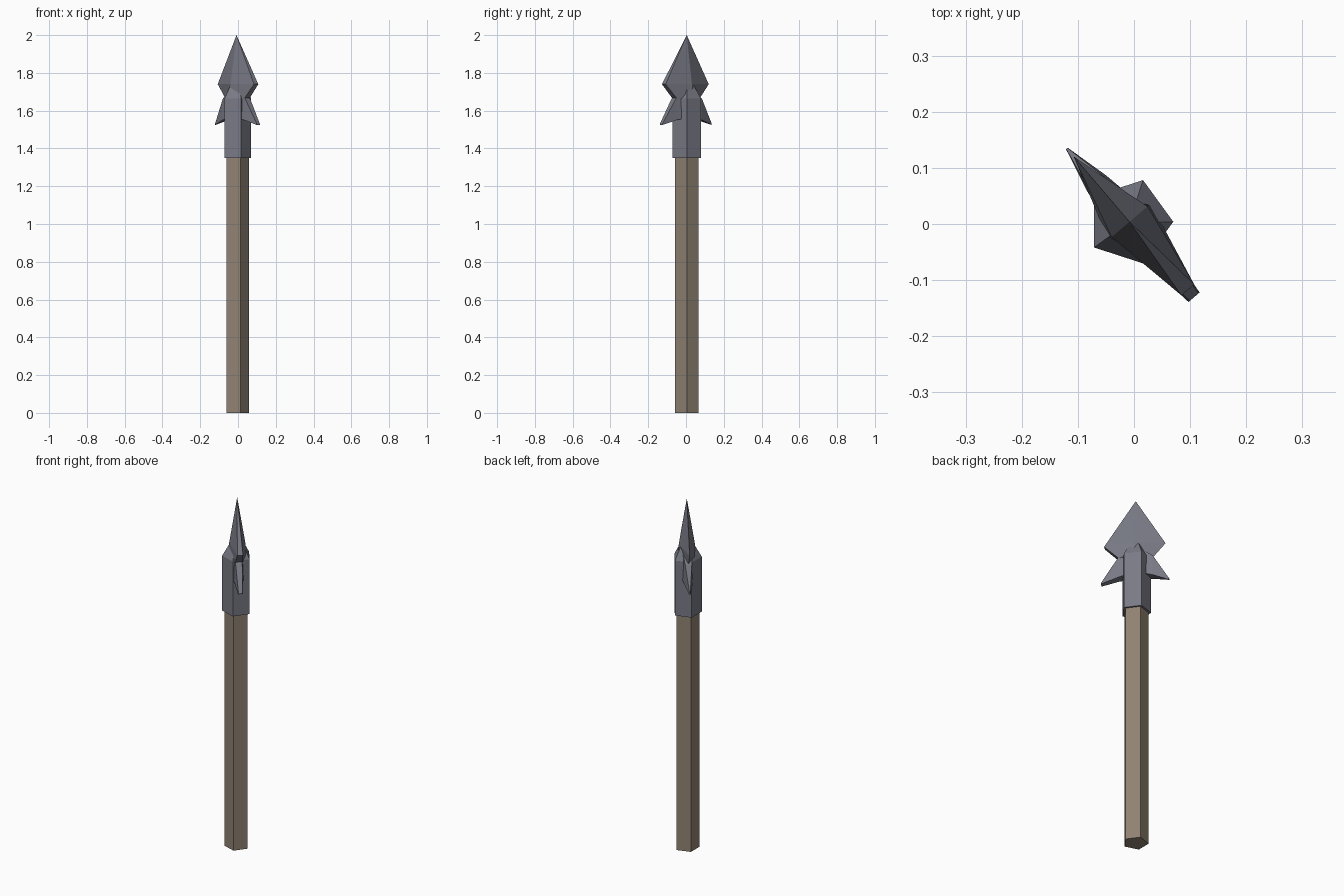
import bpy, bmesh, math
from mathutils import Vector

if "Cube" in bpy.data.objects:
    bpy.data.objects.remove(bpy.data.objects["Cube"])

CX, CY = -0.008, 0.004          # shaft axis
D = Vector((-0.65, 0.76, 0))    # direction across the blade
N = Vector((0.76, 0.65, 0))     # direction through the blade


def material(name, rgb):
    m = bpy.data.materials.new(name)
    m.diffuse_color = (*rgb, 1)
    m.use_nodes = True
    m.node_tree.nodes["Principled BSDF"].inputs["Base Color"].default_value = m.diffuse_color
    return m


wood = material("brown wood", (0.28, 0.225, 0.17))
metal = material("grey metal", (0.19, 0.195, 0.235))


def loft(name, rings, mat):
    """Skin equal-length rings of points and cap both ends."""
    bm = bmesh.new()
    loops = [[bm.verts.new(p) for p in r] for r in rings]
    n = len(loops[0])
    for a, b in zip(loops, loops[1:]):
        for i in range(n):
            j = (i + 1) % n
            bm.faces.new((a[i], a[j], b[j], b[i]))
    bm.faces.new(loops[0][::-1])
    bm.faces.new(loops[-1])
    bmesh.ops.remove_doubles(bm, verts=bm.verts, dist=0.0005)
    bmesh.ops.recalc_face_normals(bm, faces=bm.faces)
    me = bpy.data.meshes.new(name)
    bm.to_mesh(me)
    bm.free()
    me.materials.append(mat)
    ob = bpy.data.objects.new(name, me)
    bpy.context.collection.objects.link(ob)
    return ob


def pentagon(r, z):
    return [(CX + r * math.cos(i * math.tau / 5), CY + r * math.sin(i * math.tau / 5), z)
            for i in range(5)]


def local(u, v, z):
    return Vector((CX, CY, z)) + D * u + N * v


def blade_ring(left, right, thick, blunt, z):
    # sharp edge on one side, narrow blunt edge on the other
    return [local(left, 0, z), local(0, thick, z), local(-right, blunt, z),
            local(-right, -blunt, z), local(0, -thick, z)]


# five-sided shaft
loft("shaft", [pentagon(0.066, 0), pentagon(0.066, 1.36)], wood)

# socket with tapered shoulder
loft("socket", [pentagon(0.078, 1.35), pentagon(0.078, 1.665), pentagon(0.042, 1.73)], metal)

# blade
loft("blade", [blade_ring(0.09, 0.085, 0.05, 0.018, 1.665),
               blade_ring(0.153, 0.16, 0.042, 0.015, 1.74),
               [local(0, 0, 2.0)] * 5], metal)


# barbs: one pointed, one blunt
def barb(name, side, tip_u, tip_v):
    rings = []
    for u, v, top, low in ((0.01, 0.035, 1.72, 1.565),
                           (0.09, 0.022, 1.665, 1.55),
                           (tip_u, tip_v, 1.532, 1.525)):
        rings.append([local(side * u, v, low), local(side * u, -v, low),
                      local(side * u, -v * 0.8, top), local(side * u, v * 0.8, top)])
    loft(name, rings, metal)


barb("pointed_barb", 1, 0.172, 0.002)
barb("blunt_barb", -1, 0.177, 0.013)
